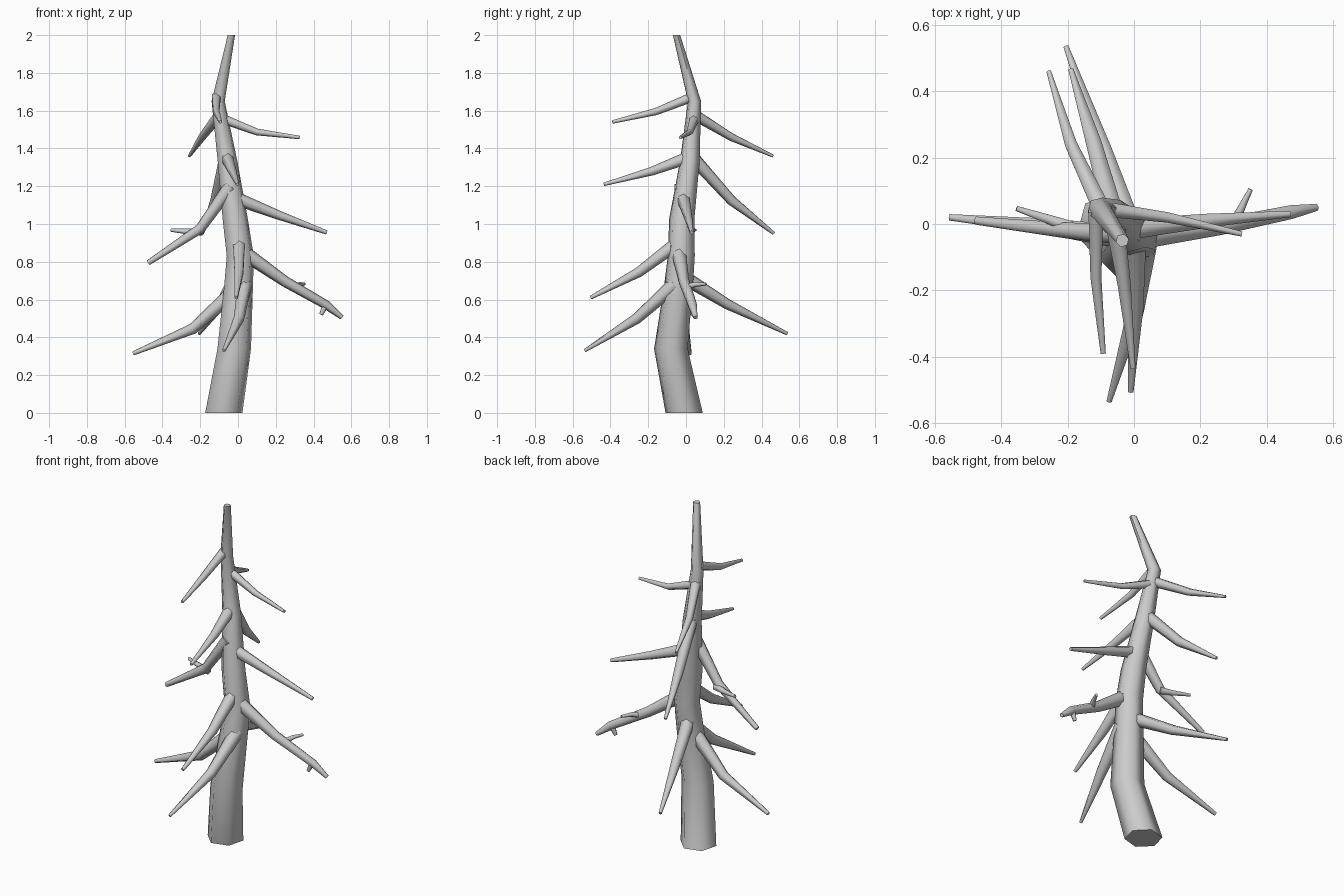
import bpy, bmesh, math
from mathutils import Vector


def tube(name, path, radii, sides=6, level=False, spin=0.0):
    """Closed tapered tube through the path points, one ring per point."""
    pts = [Vector(p) for p in path]
    bm = bmesh.new()
    rings = []
    for i, p in enumerate(pts):
        t = Vector((0, 0, 1))
        if not level:
            t = (pts[min(i + 1, len(pts) - 1)] - pts[max(i - 1, 0)]).normalized()
        ref = Vector((1, 0, 0)) if abs(t.z) > 0.9 else Vector((0, 0, 1))
        u = (ref - t * ref.dot(t)).normalized()
        v = t.cross(u)
        ring = []
        for k in range(sides):
            a = spin + 2 * math.pi * k / sides
            ring.append(bm.verts.new(p + (u * math.cos(a) + v * math.sin(a)) * radii[i]))
        rings.append(ring)
    for a, b in zip(rings, rings[1:]):
        for k in range(sides):
            j = (k + 1) % sides
            bm.faces.new((a[k], a[j], b[j], b[k]))
    bm.faces.new(rings[0][::-1])
    bm.faces.new(rings[-1])
    bmesh.ops.recalc_face_normals(bm, faces=bm.faces)
    me = bpy.data.meshes.new(name)
    bm.to_mesh(me)
    bm.free()
    ob = bpy.data.objects.new(name, me)
    bpy.context.collection.objects.link(ob)
    bpy.ops.object.select_all(action='DESELECT')
    ob.select_set(True)
    bpy.context.view_layer.objects.active = ob
    bpy.ops.object.shade_smooth_by_angle(angle=math.radians(62))
    return ob


# Crooked hexagonal trunk
tube("trunk",
     [(-.075, -.01, 0), (-.02, -.08, .34), (.003, -.04, .67), (.012, -.025, .83),
      (-.015, -.022, 1.03), (-.055, .02, 1.33), (-.105, .045, 1.65), (-.035, -.05, 2)],
     [.102, .092, .079, .074, .069, .054, .036, .02], level=True, spin=math.radians(15))

# Drooping branches: root, bend, tip, and radius at each
branches = {
    "right_low": ([(.02, -.04, .855), (.25, -.01, .695), (.47, .035, .57), (.55, .05, .505)],
                  [.041, .029, .024, .012]),
    "right_mid": ([(-.01, -.015, 1.135), (.22, .01, 1.045), (.47, .03, .955)], [.036, .024, .011]),
    "right_top": ([(-.09, .045, 1.56), (.1, .02, 1.487), (.325, -.03, 1.458)], [.026, .018, .009]),
    "left_low": ([(0, -.045, .66), (-.24, -.01, .445), (-.555, .02, .315)], [.042, .029, .011]),
    "left_mid": ([(-.04, -.03, 1.2), (-.2, -.02, .975), (-.475, .01, .795)], [.036, .027, .014]),
    "back_top": ([(-.1, .05, 1.575), (-.19, .24, 1.46), (-.257, .46, 1.36)], [.03, .021, .008]),
    "back_mid": ([(-.06, .02, 1.37), (-.12, .24, 1.125), (-.19, .465, .95)], [.036, .027, .009]),
    "back_low": ([(0, -.04, .735), (-.09, .22, .575), (-.205, .535, .42)], [.04, .028, .009]),
    "front_top": ([(-.115, .04, 1.675), (-.115, -.16, 1.595), (-.093, -.39, 1.54)], [.026, .019, .009]),
    "front_upper": ([(-.06, .02, 1.355), (-.03, -.18, 1.28), (-.003, -.435, 1.21)], [.034, .023, .009]),
    "front_mid": ([(.005, -.03, .91), (.005, -.25, .745), (-.01, -.505, .61)], [.037, .027, .01]),
    "front_low": ([(.035, -.06, .68), (.005, -.26, .5), (-.075, -.535, .33)], [.04, .029, .009]),
}
for name, (path, radii) in branches.items():
    tube("branch_" + name, path, radii)

# Small broken twigs
tube("twig_right", [(.3, 0, .665), (.325, .05, .68), (.352, .105, .682)], [.018, .013, .008])
tube("twig_right_stub", [(.465, .035, .575), (.44, .03, .52)], [.018, .01])
tube("twig_left", [(-.19, -.01, .96), (-.26, .015, .96), (-.355, .047, .968)], [.022, .016, .009])
